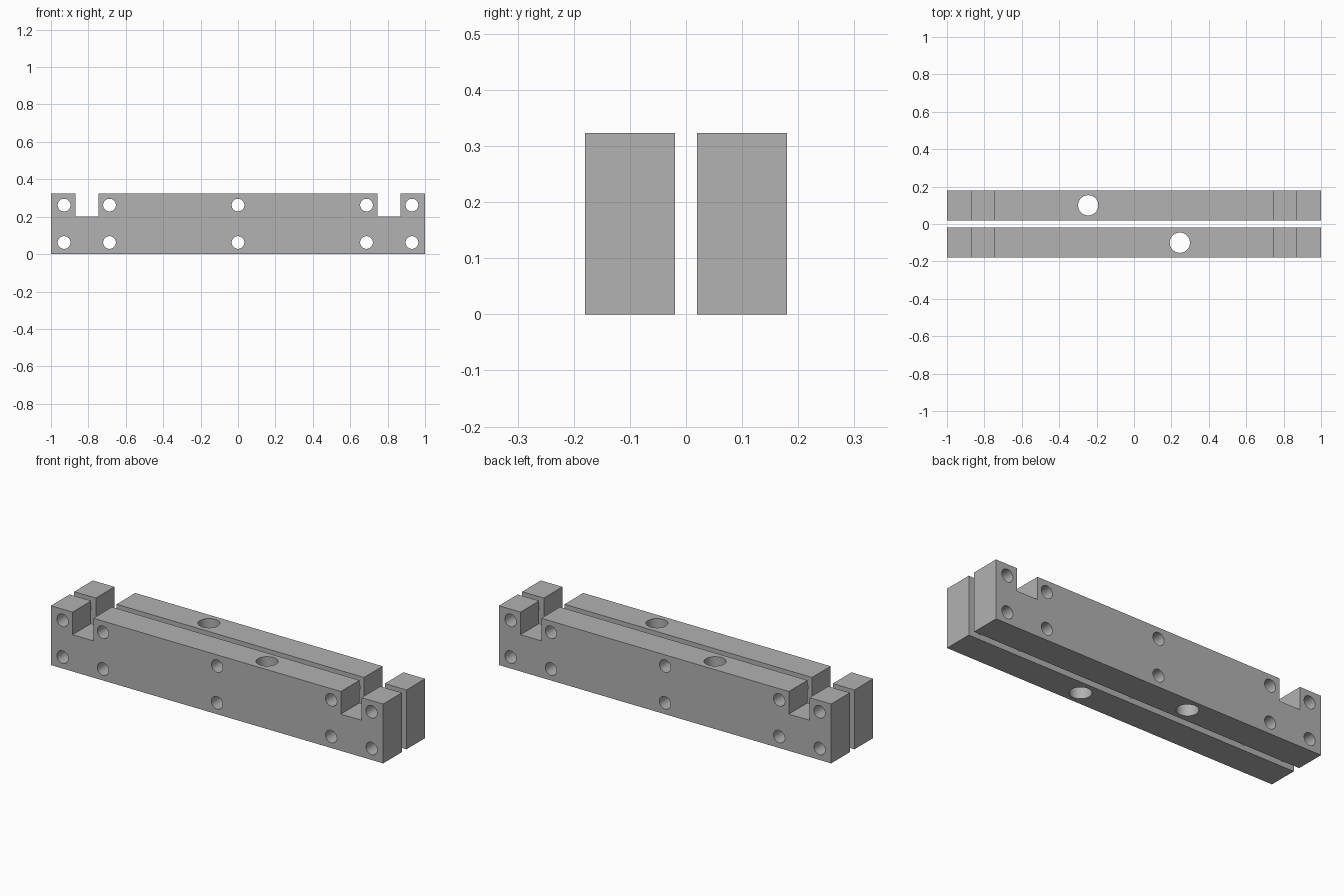
import bpy
import bmesh
from math import pi, radians
from mathutils import Matrix, Vector

if "Cube" in bpy.data.objects:
    bpy.data.objects.remove(bpy.data.objects["Cube"], do_unlink=True)

HEIGHT, THICK, OFFSET = 0.323, 0.16, 0.10
NOTCH_IN, NOTCH_OUT, NOTCH_Z = 0.745, 0.87, 0.20
BOLT_R, BORE_R = 0.034, 0.054

grey = bpy.data.materials.new("plain grey")
grey.use_nodes = True
colour = (0.445, 0.445, 0.445, 1)
grey.diffuse_color = colour
grey.node_tree.nodes["Principled BSDF"].inputs["Base Color"].default_value = colour


def to_object(bm, name):
    bmesh.ops.recalc_face_normals(bm, faces=bm.faces)
    mesh = bpy.data.meshes.new(name)
    bm.to_mesh(mesh)
    bm.free()
    obj = bpy.data.objects.new(name, mesh)
    bpy.context.collection.objects.link(obj)
    return obj


def add_cylinder(bm, centre, radius, depth, rotation=Matrix()):
    bmesh.ops.create_cone(bm, cap_ends=True, segments=48, radius1=radius,
                          radius2=radius, depth=depth,
                          matrix=Matrix.Translation(centre) @ rotation)


def make_bar(name, y, bore_x):
    # Notched outline, mirrored left to right and extruded through the thickness
    half = [(1, 0), (1, HEIGHT), (NOTCH_OUT, HEIGHT), (NOTCH_OUT, NOTCH_Z),
            (NOTCH_IN, NOTCH_Z), (NOTCH_IN, HEIGHT)]
    outline = half + [(-x, z) for x, z in reversed(half)]
    bm = bmesh.new()
    face = bm.faces.new([bm.verts.new((x, y - THICK / 2, z)) for x, z in outline])
    grown = bmesh.ops.extrude_face_region(bm, geom=[face])["geom"]
    bmesh.ops.translate(bm, vec=Vector((0, THICK, 0)),
                        verts=[v for v in grown if isinstance(v, bmesh.types.BMVert)])
    bar = to_object(bm, name)
    bar.data.materials.append(grey)

    # Bolt holes through the front and one bore from the top
    bm = bmesh.new()
    for x in (-0.93, -0.687, 0, 0.687, 0.93):
        for z in (0.062, 0.262):
            add_cylinder(bm, (x, y, z), BOLT_R, THICK * 2, Matrix.Rotation(pi / 2, 4, 'X'))
    add_cylinder(bm, (bore_x, y, HEIGHT / 2), BORE_R, HEIGHT * 2)
    cutter = to_object(bm, name + "_hole_cutter")
    cutter.hide_render = True
    cutter.data.materials.append(grey)

    cut = bar.modifiers.new("holes", 'BOOLEAN')
    cut.operation = 'DIFFERENCE'
    cut.solver = 'EXACT'
    cut.object = cutter

    # Bake the cut, then smooth the hole walls only
    bpy.ops.object.select_all(action='DESELECT')
    bar.select_set(True)
    bpy.context.view_layer.objects.active = bar
    bpy.ops.object.modifier_apply(modifier=cut.name)
    bpy.data.objects.remove(cutter, do_unlink=True)
    bpy.ops.object.shade_smooth_by_angle(angle=radians(30))


make_bar("front_bar", -OFFSET, 0.245)
make_bar("back_bar", OFFSET, -0.245)
